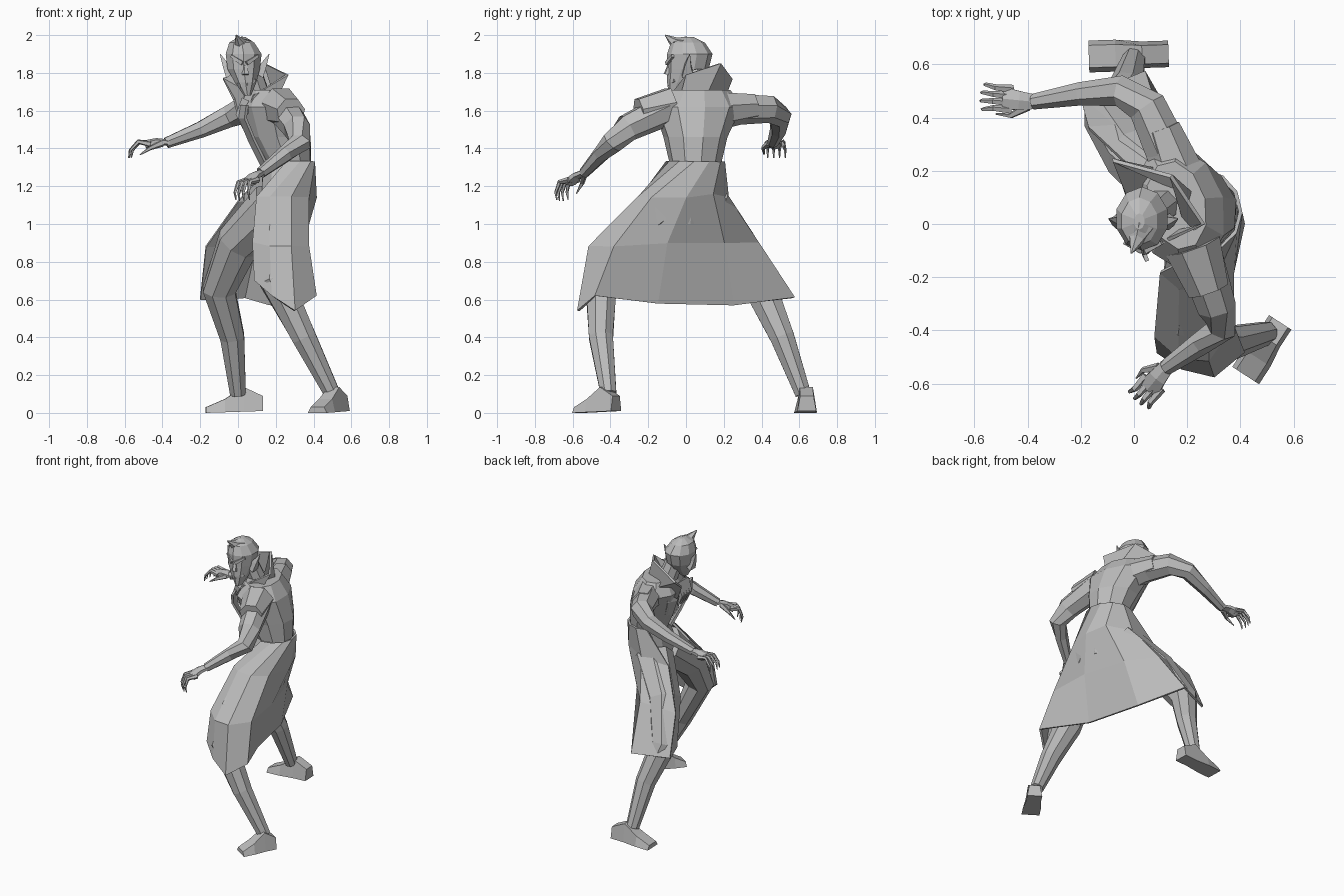
import bpy, bmesh, math
from mathutils import Vector

startup_cube = bpy.data.objects.get("Cube")
if startup_cube:
    bpy.data.objects.remove(startup_cube, do_unlink=True)

shade = .5
colour = (shade, shade, shade, 1)
grey = bpy.data.materials.new("plain_grey")
grey.use_nodes = True
grey.diffuse_color = colour
grey.node_tree.nodes["Principled BSDF"].inputs["Base Color"].default_value = colour

EAST, NORTH, UP = Vector((1, 0, 0)), Vector((0, 1, 0)), Vector((0, 0, 1))
SHOULDER_LINE = Vector((.24, -.97, 0))


def skin(name, rows, closed=True, thickness=0):
    """Join rows of points into a flat-shaded surface."""
    bm = bmesh.new()
    grid = [[bm.verts.new(point) for point in row] for row in rows]
    count = len(grid[0])
    for lower, upper in zip(grid, grid[1:]):
        for i in range(count if closed else count - 1):
            j = (i + 1) % count
            bm.faces.new((lower[i], lower[j], upper[j], upper[i]))
    if closed:
        bm.faces.new(reversed(grid[0]))
        bm.faces.new(grid[-1])
    bmesh.ops.recalc_face_normals(bm, faces=bm.faces)
    mesh = bpy.data.meshes.new(name)
    bm.to_mesh(mesh)
    bm.free()
    mesh.materials.append(grey)
    part = bpy.data.objects.new(name, mesh)
    bpy.context.collection.objects.link(part)
    if thickness:
        modifier = part.modifiers.new("cloth_thickness", 'SOLIDIFY')
        modifier.thickness, modifier.offset = thickness, 0


def ring(centre, across, outward, width, depth, angles):
    return [centre + across * width * math.cos(a) + outward * depth * math.sin(a) for a in angles]


def full_turn(sides):
    return [math.tau * (k + .5) / sides for k in range(sides)]


def stack(name, stations, across, sides=10):
    """Level rings, each given as x, y, z, width, depth."""
    outward = UP.cross(across)
    skin(name, [ring(Vector((x, y, z)), across, outward, width, depth, full_turn(sides))
                for x, y, z, width, depth in stations])


def limb(name, joints, thick, thin, sides=6, across=EAST, flatness=1):
    """Tube through joints, tapering evenly from thick to thin."""
    joints = [Vector(joint) for joint in joints]
    last = len(joints) - 1
    rows = []
    for i, joint in enumerate(joints):
        along = (joints[min(i + 1, last)] - joints[max(i - 1, 0)]).normalized()
        wide = (across - along * across.dot(along)).normalized()
        radius = thick + (thin - thick) * i / last
        rows.append(ring(joint, wide, along.cross(wide), radius, radius * flatness, full_turn(sides)))
    skin(name, rows)


def foot(name, heel, toe):
    """Shoe whose height falls towards the toe, narrower at the top."""
    heel, toe = Vector(heel), Vector(toe)
    wide = UP.cross(toe - heel).normalized()
    rows = []
    for i, height in enumerate((.08, .13, .07, .03)):
        centre = heel.lerp(toe, i / 3)
        half = .05 if i < 2 else .06
        rows.append([centre - wide * half, centre + wide * half,
                     centre + wide * half * .7 + UP * height, centre - wide * half * .7 + UP * height])
    skin(name, rows)


def hand(label, wrist, direction, thumb_side):
    """Palm with four clawed fingers and a thumb."""
    wrist, along = Vector(wrist), Vector(direction).normalized()
    wide = along.cross(UP).normalized() * thumb_side
    raised = wide.cross(along) * thumb_side

    def at(forward, sideways, lift):
        return wrist + along * forward + wide * sideways + raised * lift

    limb(label + "_palm", [at(-.02, 0, 0), at(.05, 0, .01), at(.11, 0, 0)], .03, .05, across=wide, flatness=.5)
    for i in range(4):
        spread = (i - 1.5) * .026
        reach = .12 - abs(spread) / 3
        limb(label + "_finger", [
            at(.08, spread, 0), at(.09 + reach / 2, spread, .02),
            at(.09 + reach * .9, spread * 1.2, -.02), at(.09 + reach, spread * 1.2, -.06)], .017, .003, 5, wide)
    limb(label + "_thumb", [at(.02, .02, 0), at(.08, .06, -.02), at(.14, .06, -.05)], .02, .003, 5, wide)


# Torso and neck
stack("torso", [
    (.26, 0, 1, .13, .1), (.26, 0, 1.14, .2, .14), (.26, .05, 1.33, .14, .13),
    (.22, .05, 1.46, .17, .17), (.17, .06, 1.62, .24, .17), (.16, .07, 1.71, .17, .11)], SHOULDER_LINE)
limb("neck", [(.13, .09, 1.6), (.07, .04, 1.8)], .07, .06, 8)

# Coat skirt, flaring from the waist and wrapping the outside of both thighs
half_opening = math.radians(105)
back_arc = [math.pi / 2 + half_opening * (k - 3.5) / 3.5 for k in range(8)]
skin("coat_skirt", [
    ring(Vector((.26, .05, 1.33)), SHOULDER_LINE, UP.cross(SHOULDER_LINE), .15, .14, back_arc),
    [(.1, -.18, 1.14), (.17, -.24, 1.14), (.28, -.25, 1.14), (.37, -.18, 1.14),
     (.41, 0, 1.14), (.36, .14, 1.16), (.2, .22, 1.14), (0, .2, 1.12)],
    [(.08, -.42, .9), (.17, -.5, .88), (.28, -.51, .88), (.37, -.38, .88),
     (.34, -.1, .9), (.25, .2, .9), (.1, .38, .9), (-.17, .36, .88)],
    [(.09, -.48, .7), (.18, -.54, .62), (.3, -.57, .54), (.41, -.48, .62),
     (.26, -.15, .58), (.17, .25, .57), (.04, .57, .61), (-.2, .47, .6)]], False, .015)

# Head with hair peak and face
stack("head", [
    (.05, -.06, 1.68, .02, .03), (.04, -.02, 1.75, .06, .08), (.03, .01, 1.82, .09, .11),
    (.03, .02, 1.9, .1, .12), (.02, .01, 1.96, .07, .09), (.02, .01, 1.99, .02, .03)], EAST)
limb("hair_peak", [(.02, -.02, 1.94), (.01, -.06, 1.96), (-.01, -.11, 2)], .06, .003)
limb("nose", [(.04, -.08, 1.86), (.04, -.1, 1.79)], .01, .02, 5)
limb("mouth", [(0, -.06, 1.75), (.05, -.09, 1.74), (.09, -.06, 1.76)], .01, .01, 4, UP)
for side, label in ((1, "left"), (-1, "right")):
    middle = .035

    def feature(part, path, thick, thin, across):
        limb(label + part, [(middle + side * x, y, z) for x, y, z in path], thick, thin, 4, across)

    feature("_brow", [(.01, -.1, 1.85), (.07, -.07, 1.89)], .015, .01, UP)
    feature("_ear", [(.07, .01, 1.79), (.1, .01, 1.84), (.13, .02, 1.9)], .045, .002, NORTH)
    feature("_fang", [(.02, -.08, 1.75), (.02, -.09, 1.72)], .007, .001, EAST)

# Tall pointed collar
skin("collar", [
    [(.04, -.06, 1.58), (.2, -.03, 1.66), (.23, .1, 1.67), (.1, .2, 1.67), (0, .1, 1.58)],
    [(.08, -.08, 1.68), (.26, 0, 1.79), (.14, .18, 1.85), (-.08, .24, 1.77), (-.02, .08, 1.66)]],
    False, .015)

# Frilled neckcloth and coat lapels
for i in range(4):
    y = .03 * i - .04
    limb("neckcloth_fold", [(.04, y, 1.66), (0, y, 1.58), (.03, y, 1.5)], .03, .005, 4, NORTH)
for side, label in ((1, "right"), (-1, "left")):
    edges = []
    for x, z, spread in ((.02, 1.63, .08), (.01, 1.56, .07), (.06, 1.44, .05), (.13, 1.3, .03)):
        edges.append([(x, .02 + side * spread, z), (x + .03, .02 + side * spread * 2, z)])
    skin(label + "_lapel", edges, False, .015)

# Legs and shoes
limb("right_leg", [(.2, .1, 1.1), (0, .26, .9), (-.1, .4, .65), (-.03, .51, .4), (0, .62, .1)], .14, .045, 8)
limb("left_leg", [(.25, -.1, 1.1), (.21, -.34, .9), (.2, -.45, .7), (.35, -.45, .4), (.5, -.41, .1)], .14, .045, 8)
foot("right_foot", (.13, .64, .01), (-.17, .63, 0))
foot("left_foot", (.55, -.37, .01), (.42, -.57, 0))

# Arms, shoulder caps and clawed hands
right_wrist, left_wrist = (-.38, .46, 1.43), (.12, -.54, 1.27)
limb("right_arm", [(.16, .2, 1.61), (.05, .44, 1.61), (-.05, .5, 1.57), (-.2, .49, 1.5), right_wrist],
     .09, .03, 7, UP)
limb("left_arm", [(.24, -.1, 1.61), (.31, -.31, 1.51), (.33, -.39, 1.43), (.25, -.45, 1.37), left_wrist],
     .09, .03, 7, UP)
limb("right_shoulder_cap", [(.18, .14, 1.6), (.1, .36, 1.62)], .11, .075, 7, UP)
limb("left_shoulder_cap", [(.22, -.08, 1.62), (.28, -.25, 1.59)], .11, .08, 7, UP)
hand("right", right_wrist, (-1, .1, -.1), -1)
hand("left", left_wrist, (-.5, -.6, -.4), 1)
